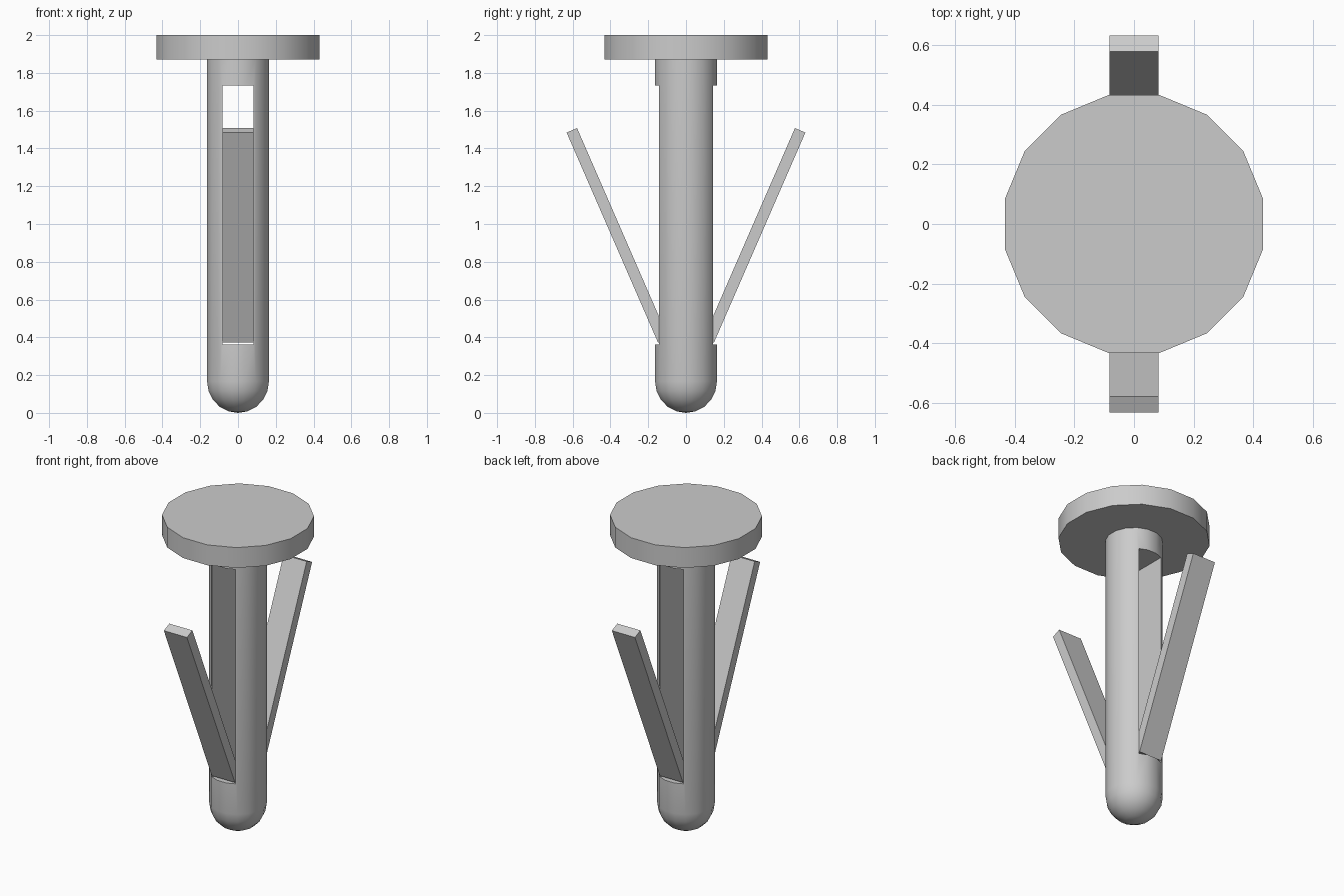
import bpy, bmesh, math
from mathutils import Matrix, Vector

if "Cube" in bpy.data.objects:
    bpy.data.objects.remove(bpy.data.objects["Cube"])

grey = bpy.data.materials.new("light grey")
grey.use_nodes = True
grey.diffuse_color = (0.6, 0.6, 0.6, 1)
grey.node_tree.nodes["Principled BSDF"].inputs["Base Color"].default_value = (0.6, 0.6, 0.6, 1)

SIDES = 16
RADIUS = 0.167
SLOT_HALF = 0.082


def add_object(name, bm):
    bmesh.ops.recalc_face_normals(bm, faces=bm.faces)
    mesh = bpy.data.meshes.new(name)
    bm.to_mesh(mesh)
    bm.free()
    obj = bpy.data.objects.new(name, mesh)
    bpy.context.collection.objects.link(obj)
    mesh.materials.append(grey)
    return obj


def lathe(name, profile):
    """Revolve (radius, height) points around the z axis."""
    bm = bmesh.new()
    turn = Matrix.Rotation(math.pi / SIDES, 3, "Z")
    verts = [bm.verts.new(turn @ Vector((r, 0, z))) for r, z in profile]
    edges = [bm.edges.new(pair) for pair in zip(verts, verts[1:])]
    bmesh.ops.spin(bm, geom=verts + edges, cent=(0, 0, 0), axis=(0, 0, 1),
                   angle=2 * math.pi, steps=SIDES)
    bmesh.ops.remove_doubles(bm, verts=bm.verts, dist=0.0005)
    return add_object(name, bm)


def box(name, size, matrix):
    bm = bmesh.new()
    bmesh.ops.create_cube(bm, size=1, matrix=matrix @ Matrix.Diagonal((*size, 1)))
    return add_object(name, bm)


def smooth(obj, angle):
    bpy.ops.object.select_all(action="DESELECT")
    obj.select_set(True)
    bpy.context.view_layer.objects.active = obj
    bpy.ops.object.shade_smooth_by_angle(angle=math.radians(angle))


# Round head
head = lathe("head", [(0, 1.87), (0.44, 1.87), (0.44, 2), (0, 2)])
smooth(head, 35)

# Shaft with a domed tip
dome = [(RADIUS * math.sin(a), RADIUS * (1 - math.cos(a)))
        for a in (i * math.pi / 10 for i in range(6))]
shaft = lathe("shaft", dome + [(RADIUS, 1.88), (0, 1.88)])

# Slot through the shaft, front to back
cutter = box("slot_cutter", (2 * SLOT_HALF, 1, 1.37), Matrix.Translation((0, 0, 1.047)))
bpy.context.view_layer.update()
cut = shaft.modifiers.new("slot", "BOOLEAN")
cut.object = cutter
cut.solver = "EXACT"
bpy.context.view_layer.objects.active = shaft
bpy.ops.object.modifier_apply(modifier=cut.name)
bpy.data.objects.remove(cutter)
smooth(shaft, 35)

# Splayed wings, front and back
foot, tip, thickness = Vector((0, 0.148, 0.372)), Vector((0, 0.632, 1.484)), 0.06
along = (tip - foot).normalized()
inward = Vector((0, -along.z, along.y))
centre = (foot + tip) / 2 + inward * thickness / 2
tilt = Matrix.Rotation(-math.atan2(along.y, along.z), 4, "X")
for name, half_turn in (("back_wing", 0), ("front_wing", math.pi)):
    box(name, (2 * SLOT_HALF - 0.001, thickness, (tip - foot).length),
        Matrix.Rotation(half_turn, 4, "Z") @ Matrix.Translation(centre) @ tilt)
